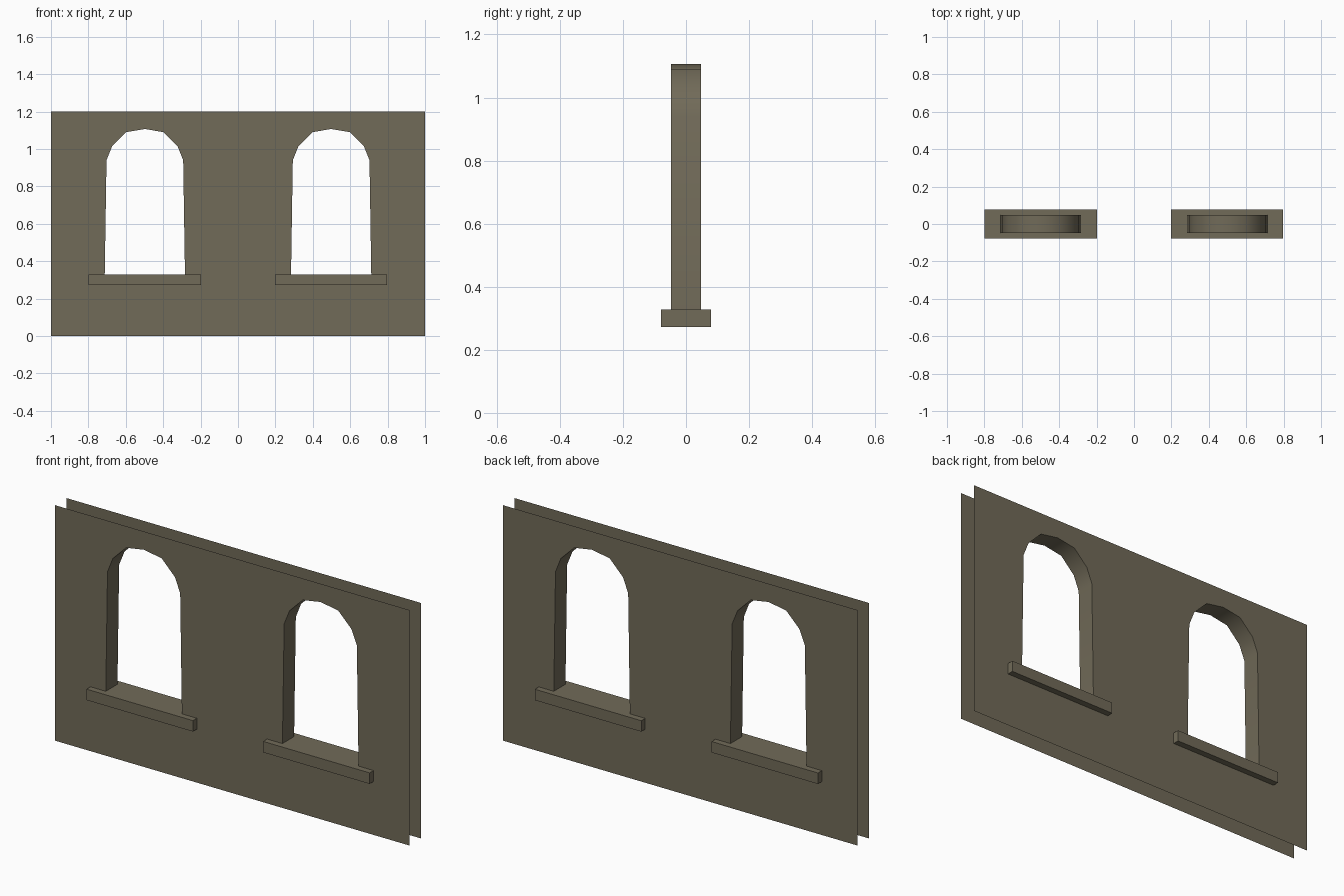
import bpy, bmesh
from mathutils import Vector

if "Cube" in bpy.data.objects:
    bpy.data.objects.remove(bpy.data.objects["Cube"])

stone = bpy.data.materials.new("grey_brown_stone")
stone.diffuse_color = (0.165, 0.145, 0.098, 1.0)
stone.use_nodes = True
stone.node_tree.nodes["Principled BSDF"].inputs["Base Color"].default_value = stone.diffuse_color

FRONT, BACK = -0.047, 0.047
CENTRES = {"left": -0.498, "right": 0.498}

# Half outline of an arched opening: (half width, height)
HALF = [(0.215, 0.30), (0.205, 0.94), (0.175, 1.015), (0.10, 1.09)]
ARCH = [(-x, z) for x, z in HALF] + [(0, 1.107)] + HALF[::-1]


def finish(name, bm, smooth=False):
    mesh = bpy.data.meshes.new(name)
    for f in bm.faces:
        f.smooth = smooth
    bm.to_mesh(mesh)
    bm.free()
    mesh.materials.append(stone)
    obj = bpy.data.objects.new(name, mesh)
    bpy.context.collection.objects.link(obj)
    return obj


def add_loop(bm, pts, y):
    vs = [bm.verts.new((x, y, z)) for x, z in pts]
    return [bm.edges.new((a, b)) for a, b in zip(vs, vs[1:] + vs[:1])]


# Two open wall sheets, each with both window holes
for name, y, direction in (("wall_front", FRONT, -1), ("wall_back", BACK, 1)):
    bm = bmesh.new()
    edges = add_loop(bm, [(-1, 0), (1, 0), (1, 1.2), (-1, 1.2)], y)
    for cx in CENTRES.values():
        edges += add_loop(bm, [(cx + x, z) for x, z in ARCH], y)
    bmesh.ops.triangle_fill(bm, edges=edges, use_beauty=True,
                            normal=Vector((0, direction, 0)))
    for f in bm.faces:
        f.normal_update()
        if f.normal.y * direction < 0:
            f.normal_flip()
    finish(name, bm)

for side, cx in CENTRES.items():
    # Reveal lining the arch between the two sheets
    bm = bmesh.new()
    rows = [[bm.verts.new((cx + x, y, z)) for x, z in ARCH] for y in (FRONT, BACK)]
    for i in range(len(ARCH) - 1):
        bm.faces.new((rows[0][i], rows[1][i], rows[1][i + 1], rows[0][i + 1]))
    bm.normal_update()
    # Normals point into the opening
    for f in bm.faces:
        if f.normal.dot(Vector((cx, 0, 0.7)) - f.calc_center_median()) < 0:
            f.normal_flip()
    finish(side + "_window_reveal", bm, smooth=True)

    # Sill slab running through the wall
    bm = bmesh.new()
    bmesh.ops.create_cube(bm, size=1)
    bmesh.ops.scale(bm, vec=(0.60, 0.157, 0.056), verts=bm.verts)
    bmesh.ops.translate(bm, vec=(cx - 0.001, 0, 0.30), verts=bm.verts)
    finish(side + "_window_sill", bm)
